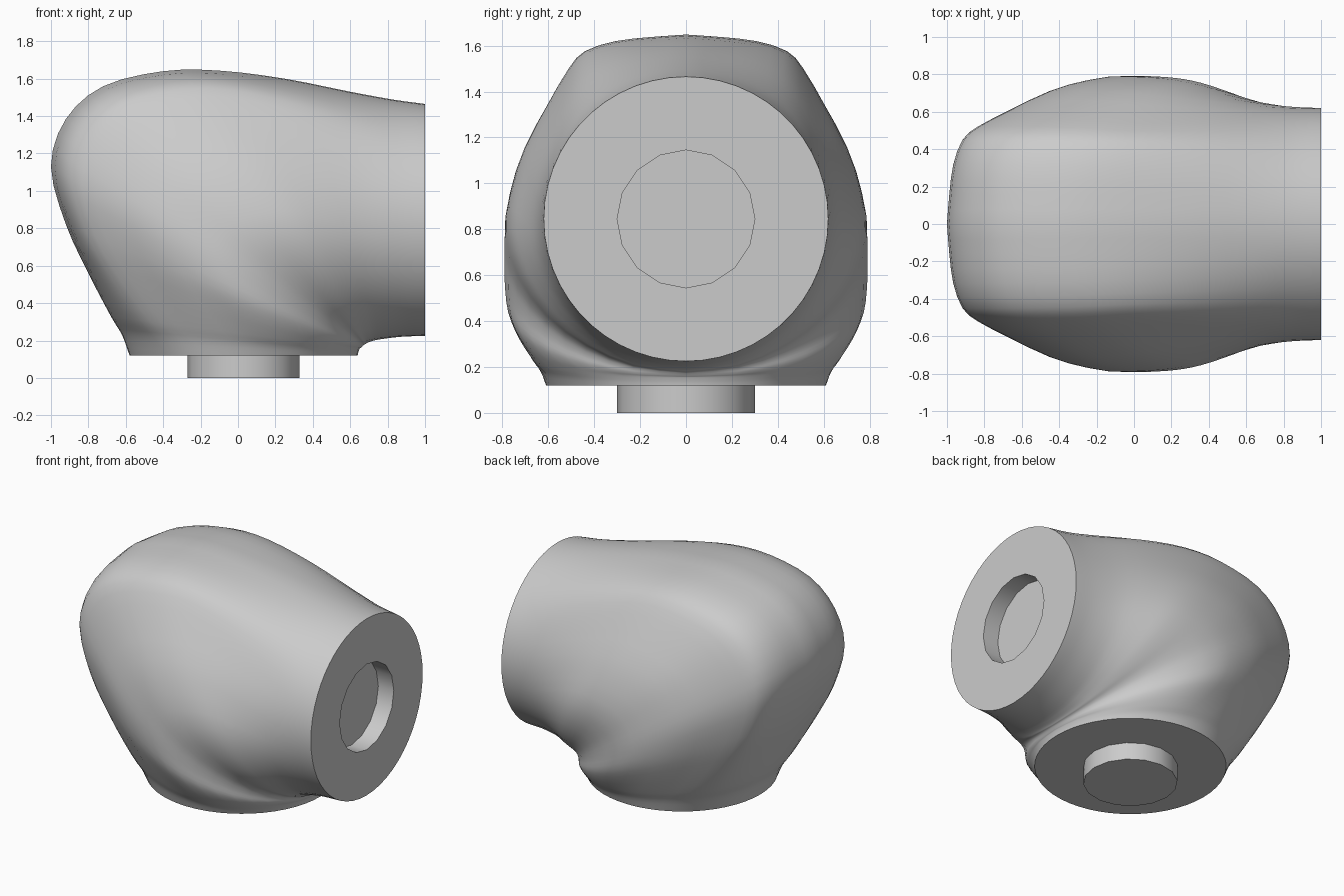
import bpy
import bmesh
import math
from mathutils import Vector

if "Cube" in bpy.data.objects:
    bpy.data.objects.remove(bpy.data.objects["Cube"])

# One plain grey for everything
grey = bpy.data.materials.new("plain_grey")
grey.use_nodes = True
grey.diffuse_color = (0.6, 0.6, 0.6, 1)
grey.node_tree.nodes["Principled BSDF"].inputs["Base Color"].default_value = (0.6, 0.6, 0.6, 1)


def spline(points, steps):
    """Smooth curve through points of any dimension."""
    pts = [Vector(p) for p in points]
    pts = [2 * pts[0] - pts[1]] + pts + [2 * pts[-1] - pts[-2]]
    result = []
    for a, b, c, d in zip(pts, pts[1:], pts[2:], pts[3:]):
        for i in range(steps):
            t = i / steps
            result.append(b + (c - a) * (t / 2)
                          + (2 * a - 5 * b + 4 * c - d) * (t * t / 2)
                          + (3 * b - a - 3 * c + d) * (t ** 3 / 2))
    return result + [pts[-2]]


def finish(bm, name):
    bmesh.ops.recalc_face_normals(bm, faces=bm.faces)
    mesh = bpy.data.meshes.new(name)
    bm.to_mesh(mesh)
    bm.free()
    mesh.materials.append(grey)
    obj = bpy.data.objects.new(name, mesh)
    bpy.context.collection.objects.link(obj)
    bpy.ops.object.select_all(action="DESELECT")
    obj.select_set(True)
    bpy.context.view_layer.objects.active = obj
    bpy.ops.object.shade_smooth_by_angle(angle=math.radians(35))
    return obj


def add_ring(bm, points):
    return [bm.verts.new(p) for p in points]


def skin(bm, r1, r2):
    for i in range(len(r1)):
        j = (i + 1) % len(r1)
        bm.faces.new((r1[i], r1[j], r2[j], r2[i]))


# Half cross-section at the bend, from the outer heel to the inner crook
egg = spline([(1, 0), (.985, .2), (.96, .4), (.9, .57), (.8, .66), (.6, .77), (.34, .9),
              (.09, .975), (-.16, 1), (-.42, .93), (-.66, .77), (-.84, .55), (-.96, .29), (-1, 0)], 2)
half = len(egg) - 1

# Sections fanned round the crook: inner x, z; outer x, z; half width; egg amount
sections = spline([
    (.64, .12, -.58, .12, .61, 0),
    (.643, .135, -.62, .23, .64, .2),
    (.65, .155, -.68, .33, .68, .5),
    (.655, .16, -.8, .56, .735, .8),
    (.66, .165, -.92, .82, .775, 1),
    (.665, .17, -1, 1.13, .79, 1),
    (.67, .175, -.92, 1.385, .79, 1),
    (.675, .178, -.72, 1.56, .79, 1),
    (.68, .18, -.4, 1.64, .78, 1),
    (.69, .187, -.1, 1.643, .755, 1),
    (.71, .195, .25, 1.6, .71, .75),
    (.75, .205, .6, 1.53, .66, .4),
    (.87, .22, .83, 1.488, .63, .1),
    (1, .225, 1, 1.465, .62, 0)], 3)


def section_ring(s):
    xi, zi, xo, zo, width, k = s
    points = []
    for i in range(half + 1):
        a = math.pi * i / half
        u, v = Vector((math.cos(a), math.sin(a))).lerp(egg[i], k)
        f = (1 + u) / 2
        points.append((xi + (xo - xi) * f, v * width, zi + (zo - zi) * f))
    return points + [(x, -y, z) for x, y, z in points[-2:0:-1]]


# Elbow body
bm = bmesh.new()
rings = [add_ring(bm, section_ring(s)) for s in sections]
for r1, r2 in zip(rings, rings[1:]):
    skin(bm, r1, r2)
bm.faces.new(rings[0])

# Round socket in the open end
sides = 16
socket = []
for x in (1, .88):
    angles = [2 * math.pi * i / sides for i in range(sides)]
    socket.append(add_ring(bm, [(x, .3 * math.sin(a), .845 + .3 * math.cos(a)) for a in angles]))
skin(bm, socket[0], socket[1])
bm.faces.new(socket[1])
rim = [bm.edges.get((r[i - 1], r[i])) for r in (rings[-1], socket[0]) for i in range(len(r))]
bmesh.ops.bridge_loops(bm, edges=rim)
finish(bm, "elbow_body")

# Round plug under the base
bm = bmesh.new()
bmesh.ops.create_cone(bm, cap_ends=True, segments=sides, radius1=.3, radius2=.3, depth=.13)
bmesh.ops.translate(bm, verts=bm.verts, vec=(.03, 0, .065))
finish(bm, "base_plug")
